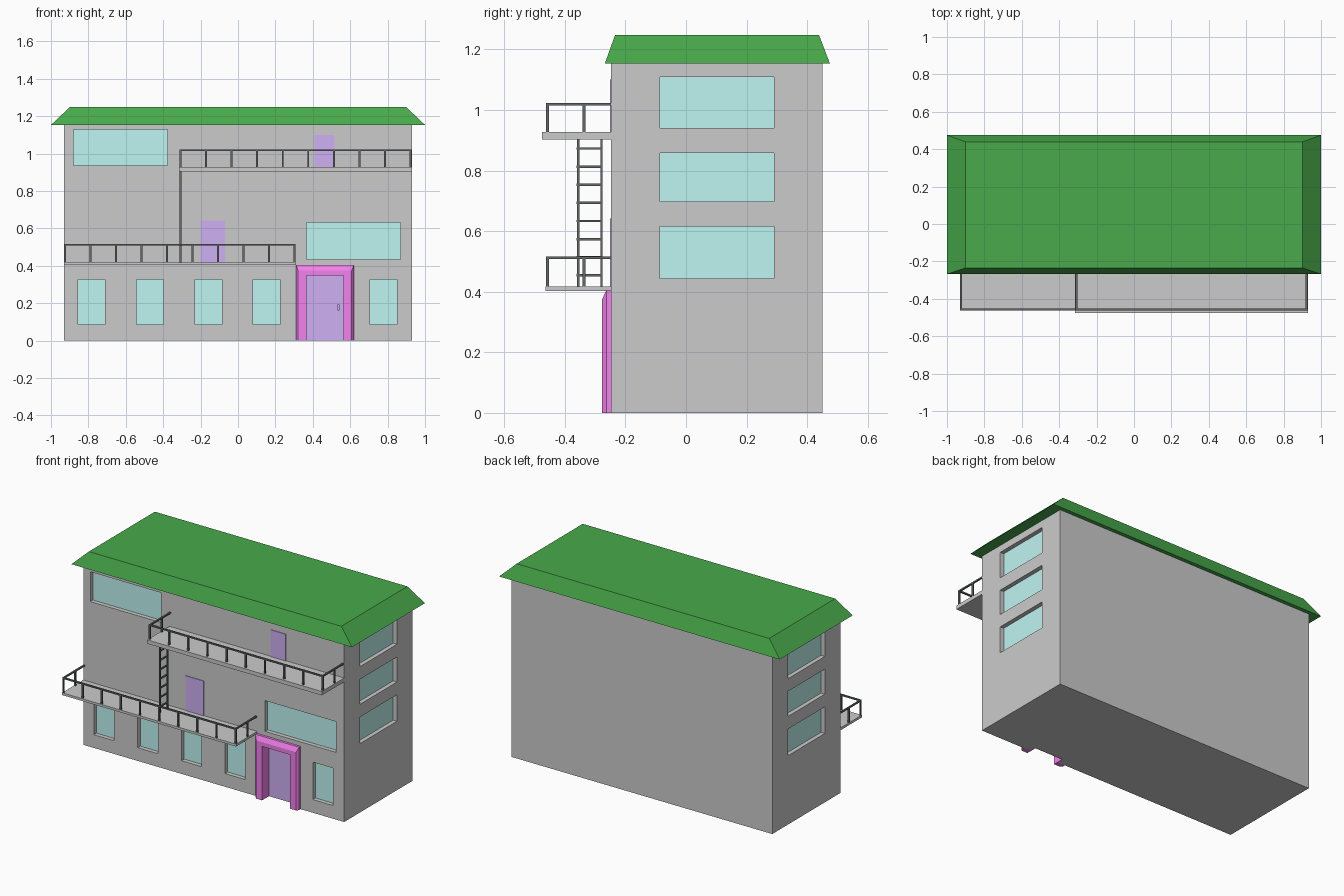
import bpy, bmesh

if "Cube" in bpy.data.objects:
    bpy.data.objects.remove(bpy.data.objects["Cube"])

def mat(name, r, g, b):
    m = bpy.data.materials.new(name)
    m.diffuse_color = (r, g, b, 1)
    m.use_nodes = True
    m.node_tree.nodes["Principled BSDF"].inputs["Base Color"].default_value = m.diffuse_color
    return m

GLASS = mat("glass_teal", 0.52, 0.91, 0.88)
PURPLE = mat("door_purple", 0.62, 0.44, 0.90)
MAGENTA = mat("frame_magenta", 0.90, 0.22, 0.84)
GREEN = mat("roof_green", 0.065, 0.40, 0.07)
BLACK = mat("rail_black", 0.13, 0.14, 0.14)

def add_box(bm, x0, x1, y0, y1, z0, z1):
    vs = bmesh.ops.create_cube(bm, size=1)["verts"]
    for v in vs:
        v.co = (x1 if v.co.x > 0 else x0, y1 if v.co.y > 0 else y0, z1 if v.co.z > 0 else z0)
    return vs

def finish(name, bm, material=None):
    bmesh.ops.recalc_face_normals(bm, faces=bm.faces)
    me = bpy.data.meshes.new(name)
    bm.to_mesh(me)
    bm.free()
    ob = bpy.data.objects.new(name, me)
    bpy.context.collection.objects.link(ob)
    if material:
        me.materials.append(material)
    return ob

def boxes(name, items, material=None):
    bm = bmesh.new()
    for b in items:
        add_box(bm, *b)
    return finish(name, bm, material)

X, YF, YB = 0.93, -0.247, 0.45     # body half width, front and back walls
DEPTH = 0.03                       # window recess

# Window openings: front (x0, x1, z0, z1) and side (z0, z1)
front = [(c - 0.072, c + 0.072, 0.085, 0.326) for c in (-0.783, -0.47, -0.158, 0.152, 0.778)]
front += [(-0.88, -0.377, 0.936, 1.128), (0.366, 0.87, 0.433, 0.631)]
side = [(0.444, 0.615), (0.697, 0.858), (0.94, 1.108)]

cuts, panes = [], []
for x0, x1, z0, z1 in front:
    cuts.append((x0, x1, YF - 0.05, YF + DEPTH, z0, z1))
    panes.append((x0, x1, YF + DEPTH - 0.003, YF + DEPTH + 0.003, z0, z1))
for s in (-1, 1):
    for z0, z1 in side:
        a, b = sorted((s * (X - DEPTH), s * (X + 0.05)))
        cuts.append((a, b, -0.085, 0.29, z0, z1))
        a, b = sorted((s * (X - DEPTH - 0.003), s * (X - DEPTH + 0.003)))
        panes.append((a, b, -0.085, 0.29, z0, z1))
cuts.append((0.362, 0.568, YF - 0.05, -0.20, -0.05, 0.353))   # entrance recess

# Body with recessed openings
body = boxes("house_body", [(-X, X, YF, YB, 0, 1.16)])
cutter = boxes("opening_cutter", cuts)
cutter.hide_render = True
mod = body.modifiers.new("openings", "BOOLEAN")
mod.operation, mod.solver, mod.object = "DIFFERENCE", "EXACT", cutter
bpy.context.view_layer.objects.active = body
bpy.ops.object.modifier_apply(modifier=mod.name)
bpy.data.objects.remove(cutter)
boxes("window_panes", panes, GLASS)

# Hipped roof slab
bm = bmesh.new()
for v in add_box(bm, -1, 1, -0.268, 0.475, 1.153, 1.248):
    if v.co.z > 1.2:
        v.co.x *= 0.9
        v.co.y += 0.034 if v.co.y < 0 else -0.036
finish("roof", bm, GREEN)

# Entrance frame: profile (side inset, top inset, y) swept up, across and down
profile = [(0, 0, -0.24), (0, 0, -0.263), (0.012, 0.03, -0.277), (0.055, 0.058, -0.277),
           (0.055, 0.058, -0.20), (0.05, 0.052, -0.20), (0.05, 0.052, -0.24)]
bm = bmesh.new()
rings = []
for sx, top in ((-1, 0), (-1, 1), (1, 1), (1, 0)):
    rings.append([bm.verts.new((0.465 + sx * (0.155 - i), y, (0.405 - t) * top)) for i, t, y in profile])
n = len(profile)
for a, b in zip(rings, rings[1:]):
    for i in range(n):
        j = (i + 1) % n
        bm.faces.new((a[i], a[j], b[j], b[i]))
bm.faces.new(rings[0])
bm.faces.new(rings[-1])
finish("entrance_frame", bm, MAGENTA)

# Doors
boxes("entrance_door", [(0.362, 0.568, -0.206, -0.195, 0, 0.353)], PURPLE)
boxes("entrance_handle", [(0.532, 0.544, -0.222, -0.217, 0.162, 0.192),
                          (0.532, 0.544, -0.218, -0.204, 0.162, 0.168),
                          (0.532, 0.544, -0.218, -0.204, 0.186, 0.192)], PURPLE)
boxes("lower_balcony_door", [(-0.20, -0.07, YF - 0.004, YF + 0.01, 0.415, 0.642)], PURPLE)
boxes("upper_balcony_door", [(0.409, 0.516, YF - 0.004, YF + 0.01, 0.925, 1.10)], PURPLE)

# Balconies: slab plus railing with ten front posts and one middle post per side
def balcony(name, x0, x1, y0, z0, z1, rx0, rx1, top):
    boxes(name + "_slab", [(x0, x1, y0, YF + 0.005, z0, z1)])
    r, yr = 0.005, -0.457
    parts = [(rx0 - r, rx1 + r, yr - r, yr + r, top - 0.009, top)]
    for i in range(10):
        x = rx0 + (rx1 - rx0) * i / 9
        parts.append((x - r, x + r, yr - r, yr + r, z1 - 0.002, top - 0.004))
    for x in (rx0, rx1):
        parts.append((x - r, x + r, yr, YF + 0.005, top - 0.009, top))
        parts.append((x - r, x + r, -0.341, -0.331, z1 - 0.002, top - 0.004))
    boxes(name + "_railing", parts, BLACK)

balcony("lower_balcony", -0.93, 0.31, -0.463, 0.403, 0.418, -0.924, 0.303, 0.517)
balcony("upper_balcony", -0.315, 0.93, -0.475, 0.903, 0.928, -0.308, 0.923, 1.023)

# Ladder between the balconies
lad = [(-0.312, -0.303, y - 0.004, y + 0.004, 0.416, 0.905) for y in (-0.355, -0.279)]
for i in range(8):
    z = 0.454 + i * 0.0598
    lad.append((-0.312, -0.303, -0.361, -0.275, z - 0.004, z + 0.004))
boxes("ladder", lad, BLACK)
